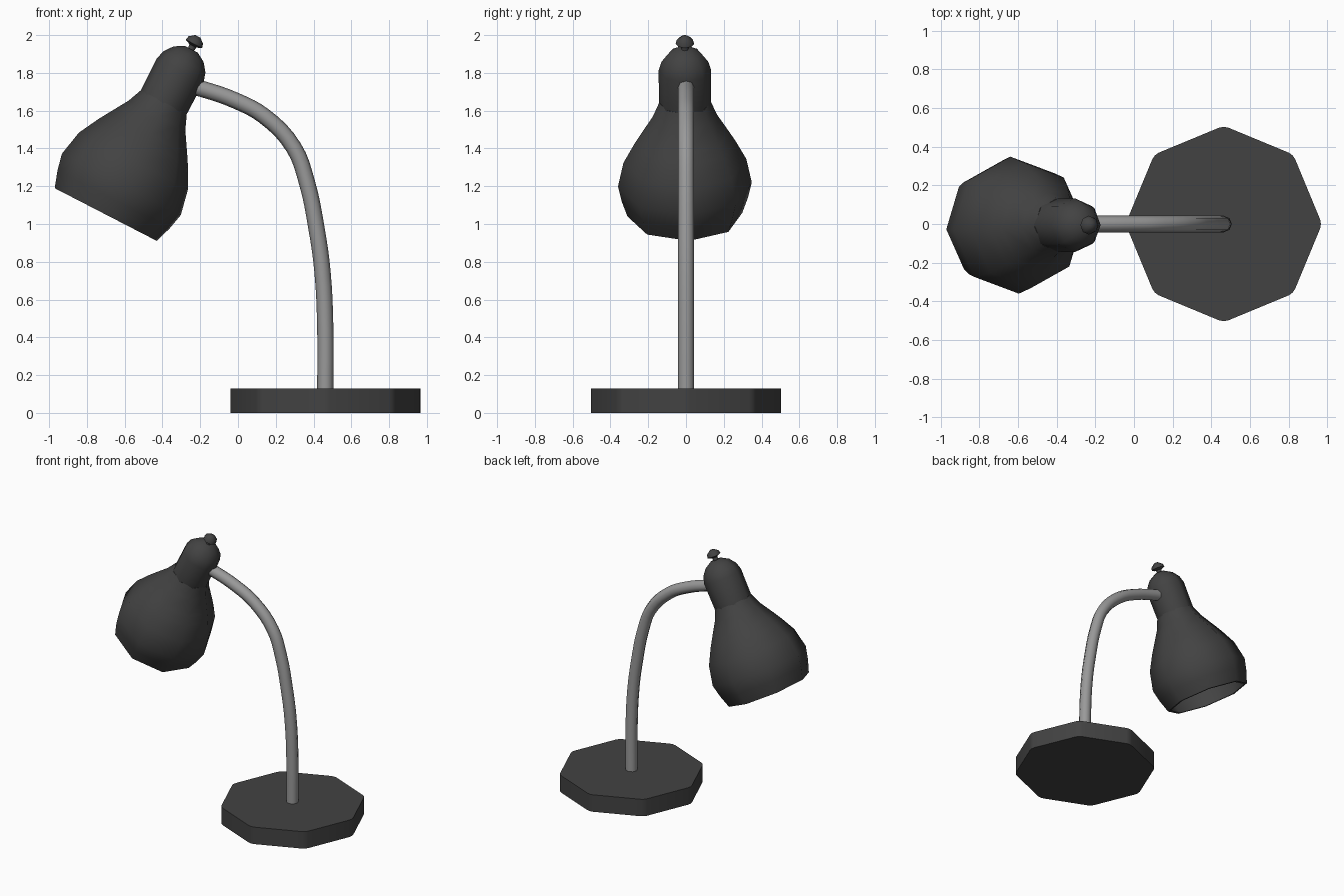
import bpy, bmesh, math
from mathutils import Matrix, Vector

if "Cube" in bpy.data.objects:
    bpy.data.objects.remove(bpy.data.objects["Cube"])


def material(name, v):
    m = bpy.data.materials.new(name)
    m.diffuse_color = (v, v, v, 1)
    m.use_nodes = True
    m.node_tree.nodes["Principled BSDF"].inputs["Base Color"].default_value = m.diffuse_color
    return m


DARK = material("dark_grey", 0.055)
STEEL = material("mid_grey", 0.32)


def add_object(name, bm, mat, angle=None):
    bmesh.ops.recalc_face_normals(bm, faces=bm.faces)
    me = bpy.data.meshes.new(name)
    bm.to_mesh(me)
    bm.free()
    ob = bpy.data.objects.new(name, me)
    bpy.context.collection.objects.link(ob)
    me.materials.append(mat)
    if angle:
        bpy.ops.object.select_all(action='DESELECT')
        ob.select_set(True)
        bpy.context.view_layer.objects.active = ob
        bpy.ops.object.shade_smooth_by_angle(angle=math.radians(angle))
    return ob


def lathe(name, profile, mat, sides=8, turn=0.0, angle=50):
    """Revolve (radius, height) points; both ends are closed with a face."""
    bm = bmesh.new()
    rings = []
    for r, z in profile:
        rings.append([bm.verts.new((r * math.cos(turn + math.tau * i / sides),
                                    r * math.sin(turn + math.tau * i / sides), z))
                      for i in range(sides)])
    for a, b in zip(rings, rings[1:]):
        for i in range(sides):
            j = (i + 1) % sides
            bm.faces.new((a[i], a[j], b[j], b[i]))
    bm.faces.new(rings[0])
    bm.faces.new(rings[-1])
    return add_object(name, bm, mat, angle)


# octagonal base with softened upright corners
bm = bmesh.new()
bmesh.ops.create_cone(bm, cap_ends=True, segments=8, radius1=0.508, radius2=0.508, depth=0.13,
                      matrix=Matrix.Translation((0.464, 0, 0.065)))
# make sure a corner points along +x
far = max(bm.verts, key=lambda v: v.co.x).co - Vector((0.464, 0, 0))
bmesh.ops.rotate(bm, verts=bm.verts, cent=(0.464, 0, 0),
                 matrix=Matrix.Rotation(-math.atan2(far.y, far.x), 3, 'Z'))
upright = [e for e in bm.edges if abs(e.verts[0].co.z - e.verts[1].co.z) > 0.1]
bmesh.ops.bevel(bm, geom=upright, offset=0.025, segments=2, profile=0.5, affect='EDGES')
add_object("base", bm, DARK, 20)

# bent tube stem
path = [(0.462, 0.1), (0.462, 0.45), (0.447, 0.75), (0.415, 0.98), (0.365, 1.22),
        (0.295, 1.405), (0.14, 1.57), (-0.01, 1.652), (-0.19, 1.715), (-0.27, 1.735)]
cu = bpy.data.curves.new("stem_path", 'CURVE')
cu.dimensions = '3D'
cu.bevel_depth = 0.043
cu.bevel_resolution = 2
cu.resolution_u = 4
cu.use_fill_caps = True
sp = cu.splines.new('BEZIER')
sp.bezier_points.add(len(path) - 1)
for p, (x, z) in zip(sp.bezier_points, path):
    p.co = (x, 0, z)
    p.handle_left_type = p.handle_right_type = 'AUTO'
sp.use_smooth = True
cu.materials.append(STEEL)
stem = bpy.data.objects.new("stem", cu)
bpy.context.collection.objects.link(stem)

# tilted head: hollow shade, domed socket, finial knob
outer = [(0.305, 0.0), (0.335, 0.09), (0.355, 0.18), (0.326, 0.32), (0.268, 0.43),
         (0.235, 0.485), (0.17, 0.59), (0.137, 0.67)]
inner = [(r - 0.018, z + (0.01 if i else 0.0)) for i, (r, z) in enumerate(outer[:-1])]
head = [
    lathe("shade", inner[::-1] + outer, DARK, turn=math.radians(4)),
    lathe("socket", [(0.137, 0.655), (0.139, 0.86), (0.124, 0.91),
                     (0.09, 0.955), (0.04, 0.985)], DARK),
    lathe("knob", [(0.03, 0.965), (0.018, 0.985), (0.02, 1.005), (0.049, 1.017),
                   (0.043, 1.04), (0.015, 1.062)], DARK),
]
tilt = Matrix.Translation((-0.70, -0.006, 1.05)) @ Matrix.Rotation(math.radians(27.3), 4, 'Y')
for ob in head:
    ob.matrix_world = tilt
